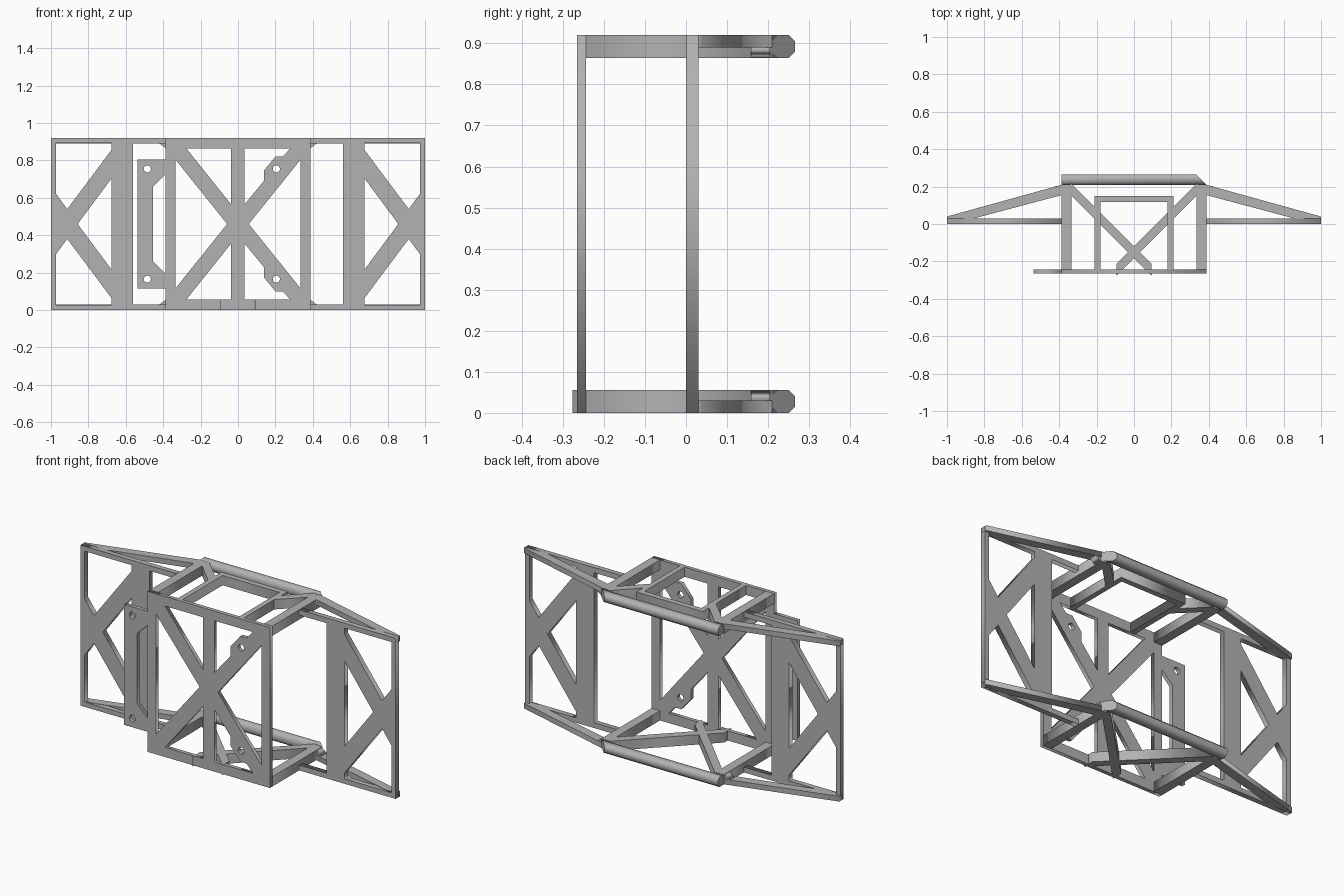
import bpy
from math import cos, sin, pi
from mathutils import Matrix

cube = bpy.data.objects.get("Cube")
if cube:
    bpy.data.objects.remove(cube)

H = 0.92      # overall height
BEAM = 0.056  # depth of the box beams
RAIL = 0.03   # thickness of the wing rails

grey = bpy.data.materials.new("matte_grey")
grey.use_nodes = True
grey.diffuse_color = (0.45, 0.45, 0.45, 1)
grey.node_tree.nodes["Principled BSDF"].inputs["Base Color"].default_value = grey.diffuse_color

# Which world axes the drawing plane (u, v) and the thickness map to
AXES = {
    "z": Matrix(((1, 0, 0), (0, 1, 0), (0, 0, 1))),
    "y": Matrix(((1, 0, 0), (0, 0, -1), (0, 1, 0))),
    "x": Matrix(((0, 0, 1), (1, 0, 0), (0, 1, 0))),
}


def plate(name, loops, axis, low, high):
    """Extrude an outline (first loop) with holes (other loops) along an axis."""
    curve = bpy.data.curves.new(name, "CURVE")
    curve.dimensions, curve.fill_mode = "2D", "BOTH"
    curve.extrude = (high - low) / 2
    for loop in loops:
        spline = curve.splines.new("POLY")
        spline.points.add(len(loop) - 1)
        for point, (u, v) in zip(spline.points, loop):
            point.co = (u, v, 0, 1)
        spline.use_cyclic_u = True
    temp = bpy.data.objects.new(name, curve)
    bpy.context.scene.collection.objects.link(temp)
    bpy.context.view_layer.update()
    mesh = bpy.data.meshes.new_from_object(temp.evaluated_get(bpy.context.evaluated_depsgraph_get()))
    bpy.data.objects.remove(temp)
    bpy.data.curves.remove(curve)
    offset = Matrix.Translation([(low + high) / 2 * (axis == a) for a in "xyz"])
    mesh.transform(offset @ AXES[axis].to_4x4())
    mesh.materials.clear()
    mesh.materials.append(grey)
    obj = bpy.data.objects.new(name, mesh)
    bpy.context.scene.collection.objects.link(obj)
    return obj


def rect(u0, v0, u1, v1):
    return [(u0, v0), (u1, v0), (u1, v1), (u0, v1)]


def hole(u, v, r=0.019):
    return [(u + r * cos(2 * pi * i / 24), v + r * sin(2 * pi * i / 24)) for i in range(24)]


def flip_u(loop):
    return [(-u, v) for u, v in loop]


def flip_v(loop):
    return [(u, H - v) for u, v in loop]


# Front panel: cross brace, centre post, and two drilled tabs on the left arms
side = [(0.335, 0.805), (0.335, 0.115), (0.058, 0.46)]
top = [(-0.277, 0.865), (-0.037, 0.865), (-0.037, 0.565)]
top_tabbed = [(0.28, 0.865), (0.035, 0.865), (0.035, 0.565), (0.138, 0.69),
              (0.138, 0.745), (0.2, 0.82), (0.24, 0.82)]
front_holes = [side, flip_u(side)]
for opening in (top, top_tabbed, hole(0.205, 0.755)):
    front_holes += [opening, flip_v(opening)]
plate("front_panel", [rect(-0.388, 0, 0.388, H)] + front_holes, "y", -0.265, -0.243)

# Drilled bracket on the right edge of the front panel
half = [(-0.388, 0.805), (-0.537, 0.805)]
inner = [(-0.455, 0.66), (-0.388, 0.725)]
bracket = half + flip_v(half)[::-1] + flip_v(inner)[::-1] + inner
plate("side_bracket", [bracket, hole(-0.485, 0.755), hole(-0.485, 0.165)], "y", -0.265, -0.243)

# Wing panels
c_frame = [(0.388, 0), (1, 0), (1, H), (0.388, H), (0.388, H - RAIL),
           (0.562, H - RAIL), (0.562, RAIL), (0.388, RAIL)]
mid = [(0.675, 0.705), (0.675, 0.215), (0.857, 0.46)]
corner = [(0.972, 0.892), (0.675, 0.892), (0.675, 0.858), (0.913, 0.54), (0.972, 0.62)]
wing = [c_frame, mid, corner, flip_v(corner)]
plate("left_wing_panel", wing, "y", 0, RAIL)
plate("right_wing_panel", [flip_u(l) for l in wing], "y", 0, RAIL)

# Chamfered section of the back beam
y0, y1, c = 0.208, 0.265, 0.015

for level, is_top in (("lower", False), ("upper", True)):
    low, high = (H - BEAM, H) if is_top else (0, BEAM)
    rail_low, rail_high = (H - RAIL, H) if is_top else (0, RAIL)

    section = [(y0 + c, low), (y1 - c, low), (y1, low + c), (y1, high - c),
               (y1 - c, high), (y0 + c, high), (y0, high - c), (y0, low + c)]
    beam = plate(level + "_back_beam", [section], "x", -0.388, 0.388)
    # Mitre the left end
    for v in beam.data.vertices:
        if v.co.x > 0:
            v.co.x = 0.597 - v.co.y

    for name, s in (("left", 1), ("right", -1)):
        label = f"{level}_{name}_"

        def shape(points):
            return [[(s * u, v) for u, v in points]]

        plate(label + "side_beam", shape(rect(0.335, -0.245, 0.388, 0.212)), "z", low, high)
        # Swept strut from the back corner to the wing tip
        strut = [(0.385, 0.21), (1, 0.04), (1, 0.01), (0.93, 0.01), (0.385, 0.155)]
        plate(label + "wing_strut", shape(strut), "z", rail_low, rail_high)
        # Small gusset where the strut meets the beam
        gusset = [(0.385, H - BEAM), (0.42, H - RAIL), (0.385, H - RAIL)]
        plate(label + "gusset", shape(gusset if is_top else flip_v(gusset)), "y", 0.158, 0.204)

    # Diagonal braces: short at the top, a full cross at the bottom
    w = 0.032
    for name, s in (("left", 1), ("right", -1)):
        end = 0.19 if is_top else -0.094
        brace = [(0.34, 0.19 + w), (0.34, 0.19 - w), (end, end - 0.15 - w), (end, end - 0.15 + w)]
        plate(f"{level}_{name}_diagonal", [[(s * u, v) for u, v in brace]], "z", low, high)

# Inner tray frame at the top
tray = [(-0.21, -0.245), (-0.21, 0.15), (0.21, 0.15), (0.21, -0.245),
        (0.18, -0.245), (0.18, 0.118), (-0.18, 0.118), (-0.18, -0.245)]
plate("tray_frame", [tray], "z", H - BEAM, H)
